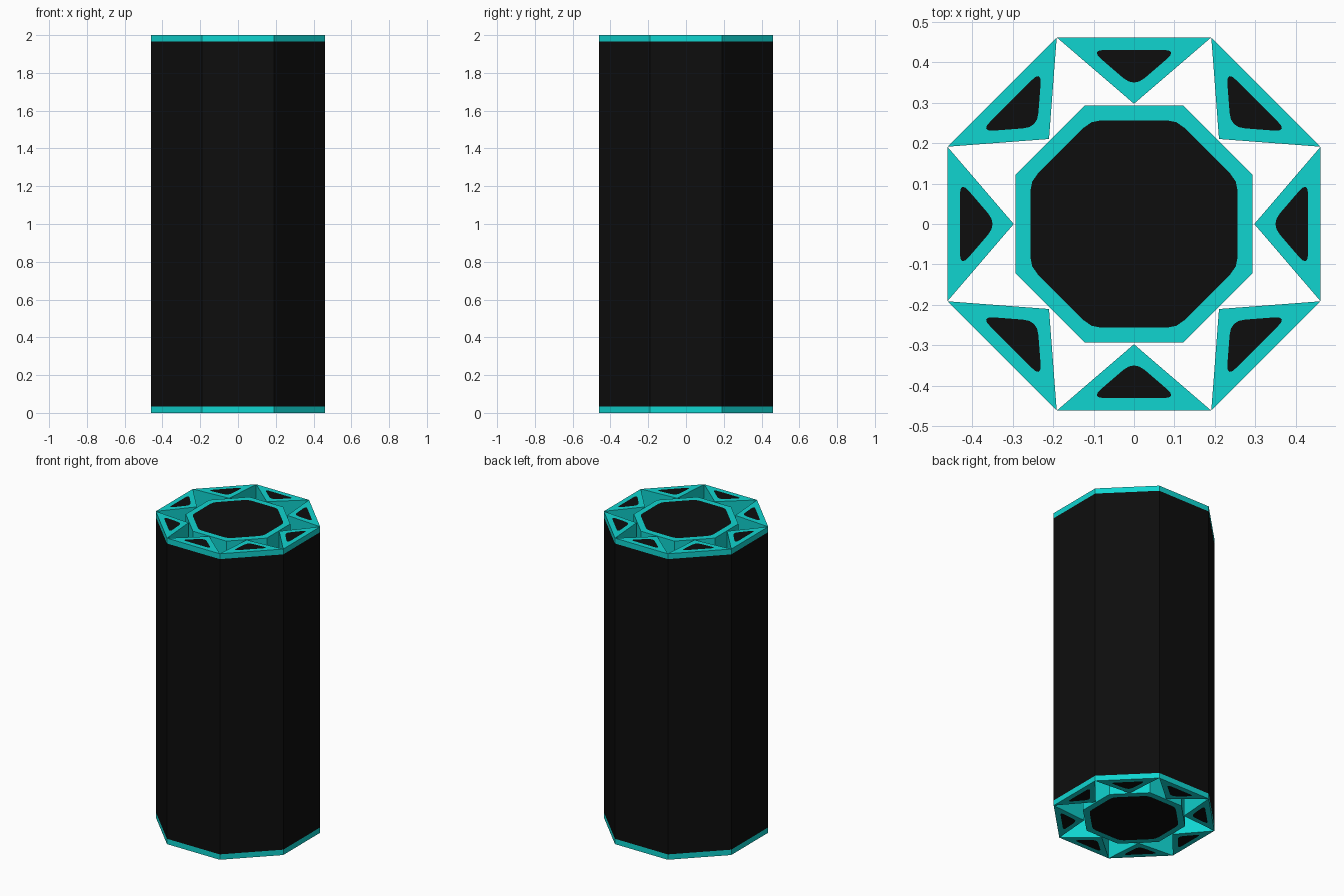
import bpy, bmesh, math
from mathutils import Vector, Matrix

if "Cube" in bpy.data.objects:
    bpy.data.objects.remove(bpy.data.objects["Cube"])

H = 2.0        # height
BAND = 0.035   # trim height at both ends


def material(name, rgb):
    m = bpy.data.materials.new(name)
    m.diffuse_color = (*rgb, 1)
    m.use_nodes = True
    m.node_tree.nodes["Principled BSDF"].inputs["Base Color"].default_value = m.diffuse_color
    return m


TEAL = material("teal", (0.005, 0.66, 0.63))
BLACK = material("black", (0.004, 0.004, 0.004))


def inset_loop(poly, dist, cut, steps):
    """Inset a counter-clockwise polygon; returns one rounded point list per corner."""
    n, corners = len(poly), []
    for i in range(n):
        a = (poly[i] - poly[i - 1]).normalized()
        b = (poly[(i + 1) % n] - poly[i]).normalized()
        bis = Vector((-a.y - b.y, a.x + b.x)).normalized()
        corners.append(poly[i] + bis * (dist / bis.dot(Vector((-a.y, a.x)))))
    out = []
    for i, c in enumerate(corners):
        p = c + (corners[i - 1] - c).normalized() * cut
        q = c + (corners[(i + 1) % n] - c).normalized() * cut
        out.append([p * (1 - t) ** 2 + c * 2 * t * (1 - t) + q * t * t
                    for t in (k / steps for k in range(steps + 1))])
    return out


def prism(name, poly, dist, cut, steps, black_sides=()):
    """Full-height prism with a black inset panel on each end."""
    poly = [Vector(p) for p in poly]
    n = len(poly)
    bm = bmesh.new()
    levels = (0, BAND, H - BAND, H)
    rings = [[bm.verts.new((p.x, p.y, z)) for p in poly] for z in levels]
    # side walls
    for k in range(3):
        for i in range(n):
            j = (i + 1) % n
            f = bm.faces.new((rings[k][i], rings[k][j], rings[k + 1][j], rings[k + 1][i]))
            f.material_index = 1 if k == 1 and i in black_sides else 0
    # end caps: teal border around a black panel
    for ring, z, flip in ((rings[0], 0, True), (rings[3], H, False)):
        inner = [[bm.verts.new((p.x, p.y, z)) for p in c]
                 for c in inset_loop(poly, dist, cut, steps)]
        caps = []
        for i in range(n):
            j = (i + 1) % n
            caps.append(bm.faces.new((ring[i], ring[j], inner[j][0], inner[i][-1])))
            for u, v in zip(inner[i], inner[i][1:]):
                caps.append(bm.faces.new((ring[i], v, u)))
        panel = bm.faces.new([v for c in inner for v in c])
        panel.material_index = 1
        caps.append(panel)
        if flip:
            bmesh.ops.reverse_faces(bm, faces=caps)
    bmesh.ops.recalc_face_normals(bm, faces=bm.faces)
    me = bpy.data.meshes.new(name)
    bm.to_mesh(me)
    bm.free()
    me.materials.append(TEAL)
    me.materials.append(BLACK)
    ob = bpy.data.objects.new(name, me)
    bpy.context.collection.objects.link(ob)
    return ob


# central octagonal core
R = 0.293 / math.cos(math.pi / 8)
core = [(R * math.cos(math.pi / 8 + i * math.pi / 4),
         R * math.sin(math.pi / 8 + i * math.pi / 4)) for i in range(8)]
prism("core", core, 0.037, 0.025, 2)

# ring of eight triangular columns, black on the outer wall
for i in range(8):
    rot = Matrix.Rotation(i * math.pi / 4, 2)
    tri = [rot @ Vector(p) for p in ((-0.191, -0.461), (0.191, -0.461), (0, -0.297))]
    prism(f"column_{i + 1}", tri, 0.031, 0.035, 4, black_sides=(0,))
